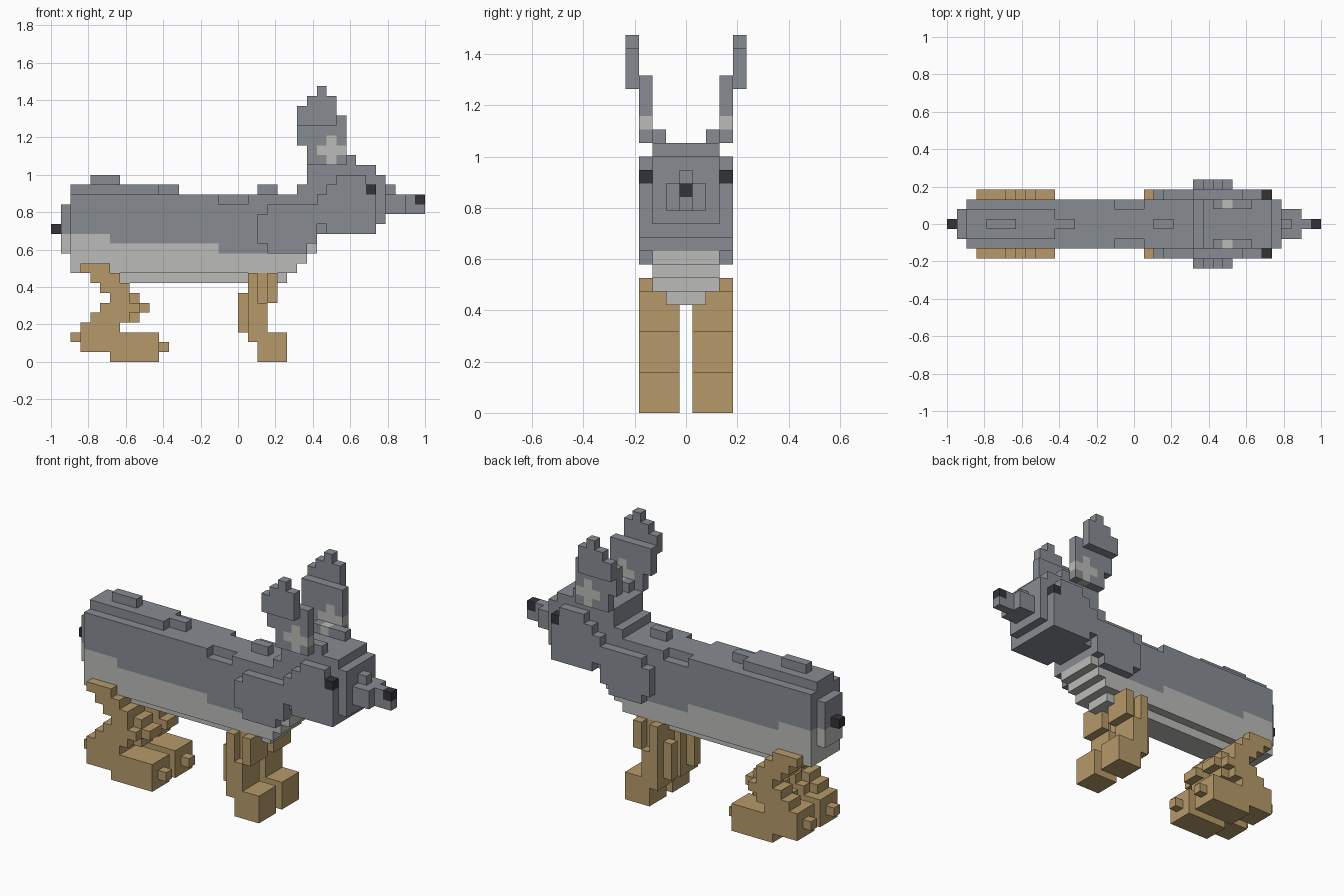
import bpy, bmesh

cube = bpy.data.objects.get("Cube")
if cube:
    bpy.data.objects.remove(cube, do_unlink=True)

U = 2 / 38          # edge of one block
GREY, LIGHT, TAN, DARK = range(4)


def material(name, rgb):
    m = bpy.data.materials.new(name)
    m.use_nodes = True
    lin = [((c / 255 + 0.055) / 1.055) ** 2.4 for c in rgb]
    m.diffuse_color = (*lin, 1)
    m.node_tree.nodes["Principled BSDF"].inputs["Base Color"].default_value = (*lin, 1)
    return m


MATS = [material("grey_fur", (135, 140, 146)), material("pale_fur", (187, 187, 185)),
        material("tan_legs", (182, 154, 106)), material("dark_nose", (52, 52, 57))]

parts = {}          # part name -> {cell: colour}
filled = set()      # every occupied cell


def fill(part, x, y, z, colour=GREY):
    """Fill blocks in half-open x and z ranges, inclusive y range; colour may be a rule."""
    cells = parts.setdefault(part, {})
    for i in range(*x):
        for j in range(y[0], y[1] + 1):
            for k in range(*z):
                c = (i, j, k)
                if c in filled and c not in cells:
                    continue
                cells[c] = colour(i, j, k) if callable(colour) else colour
                filled.add(c)


def pair(part, x, y, z, colour=GREY):
    """Fill the same blocks on the left (+y) and right (-y) sides."""
    fill("left_" + part, x, y, z, colour)
    fill("right_" + part, x, (-y[1], -y[0]), z, colour)


def belly(i, j, k):
    if i >= 26:
        return LIGHT if k < 12 else GREY
    return LIGHT if k < (13 if i < 6 else 12 if i < 17 else 11) else GREY


def inner_ear(i, j, k):
    pale = (k == 21 and 27 <= i < 30) or (k in (20, 22) and i == 28)
    return LIGHT if pale else GREY


# Tail and torso, with stepped rump, chest and belly
fill("tail", (0, 1), (0, 0), (13, 14), DARK)
fill("body", (1, 2), (-1, 1), (11, 16), belly)
fill("body", (2, 17), (-2, 2), (9, 17), belly)
fill("body", (17, 20), (-2, 2), (9, 16), belly)
fill("body", (17, 20), (-1, 1), (16, 17), belly)
fill("body", (20, 25), (-2, 2), (9, 17), belly)
fill("body", (25, 26), (-2, 2), (10, 18), belly)
fill("body", (26, 27), (-2, 2), (11, 18), belly)
fill("body", (7, 24), (-1, 1), (8, 9), belly)

# Ridge along the back
fill("back_ridge", (2, 11), (-1, 1), (17, 18))
for a, b, k in ((4, 7, 18), (11, 13, 17), (21, 23, 17)):
    fill("back_ridge", (a, b), (0, 0), (k, k + 1))

# Shoulders
for a, b, k0, k1 in ((22, 26, 11, 12), (21, 27, 12, 15), (22, 27, 15, 16)):
    pair("shoulder", (a, b), (3, 3), (k0, k1))

# Head, cheeks and snout
fill("head", (26, 33), (-2, 2), (13, 20))
fill("head", (33, 34), (-2, 2), (14, 19))
for a, b, k0, k1 in ((28, 33, 13, 14), (27, 33, 14, 17), (28, 32, 17, 18), (29, 32, 18, 19)):
    pair("cheek", (a, b), (3, 3), (k0, k1))
fill("snout", (34, 36), (-1, 1), (15, 17))
fill("snout", (34, 35), (0, 0), (17, 18))
fill("snout", (36, 38), (0, 0), (15, 16))
fill("snout", (36, 37), (0, 0), (16, 17))
fill("nose", (37, 38), (0, 0), (16, 17), DARK)
pair("eye", (32, 33), (3, 3), (17, 18), DARK)

# Ears lean outward in three slices
pair("ear", (27, 31), (2, 2), (20, 21), inner_ear)
for a, b, k0, k1 in ((26, 30, 20, 22), (25, 30, 22, 25)):
    pair("ear", (a, b), (3, 3), (k0, k1), inner_ear)
for i, top in ((25, 26), (26, 27), (27, 28), (28, 27)):
    pair("ear", (i, i + 1), (4, 4), (24, top))

# Hind legs: zigzag rows from sole to hip, the middle slice reaching furthest
rows = ((6, 11), (3, 12), (2, 11), (3, 7), (4, 9), (5, 10), (6, 9), (5, 8), (4, 7), (3, 6))
for k, (a, b) in enumerate(rows):
    pair("hind_leg", (a, b), (2, 2), (k, k + 1), TAN)
    pair("hind_leg", (max(a, 3), min(b, 11) - (3 < k < 7)), (3, 3), (k, k + 1), TAN)
    pair("hind_leg", (max(a, 3) + (3 < k < 7), min(b, 11)), (1, 1), (k, k + 1), TAN)

# Front legs: fluted columns on block feet
pair("front_foot", (21, 24), (1, 3), (0, 3), TAN)
pair("front_leg", (20, 21), (1, 3), (2, 3), TAN)
pair("front_leg", (19, 22), (2, 2), (3, 7), TAN)
pair("front_leg", (20, 23), (2, 2), (6, 9), TAN)
for y in (1, 3):
    pair("front_leg", (20, 21), (y, y), (3, 9), TAN)
    pair("front_leg", (21, 22), (y, y), (3, 6), TAN)
    pair("front_leg", (22, 23), (y, y), (6, 9), TAN)


def build(name, cells):
    """Make one object from the exposed sides of its blocks."""
    bm = bmesh.new()
    verts = {}

    def vert(p):
        if p not in verts:
            verts[p] = bm.verts.new((p[0] * U - 1, (p[1] - 0.5) * U, p[2] * U))
        return verts[p]

    for cell, colour in cells.items():
        for axis in range(3):
            for side in (0, 1):
                near = list(cell)
                near[axis] += 2 * side - 1
                if tuple(near) in filled:
                    continue
                u, v = (axis + 1) % 3, (axis + 2) % 3
                corners = []
                for du, dv in ((0, 0), (1, 0), (1, 1), (0, 1)):
                    p = list(cell)
                    p[axis] += side
                    p[u] += du
                    p[v] += dv
                    corners.append(vert(tuple(p)))
                face = bm.faces.new(corners if side else corners[::-1])
                face.material_index = colour
    mesh = bpy.data.meshes.new(name)
    bm.to_mesh(mesh)
    bm.free()
    for m in MATS:
        mesh.materials.append(m)
    bpy.context.collection.objects.link(bpy.data.objects.new(name, mesh))


for name, cells in parts.items():
    build(name, cells)
